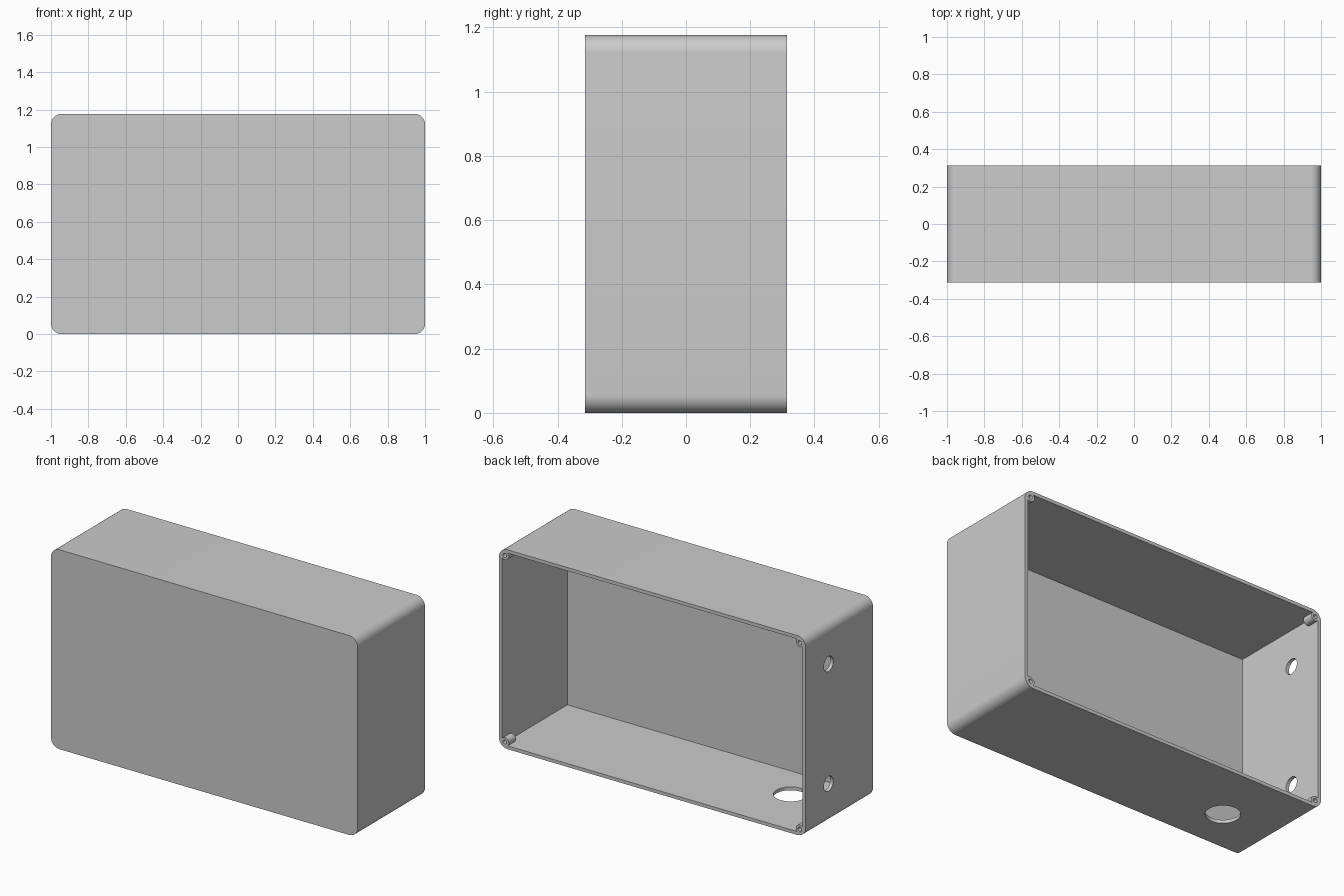
import bpy, bmesh
from math import pi, cos, sin
from mathutils import Matrix, Vector

W, D, H = 2.0, 0.628, 1.176       # outer size
WALL, RADIUS = 0.02, 0.055
POST_INSET, POST_LENGTH = 0.038, 0.065

cube = bpy.data.objects.get("Cube")
if cube:
    bpy.data.objects.remove(cube, do_unlink=True)

grey = bpy.data.materials.new("grey plastic")
grey.use_nodes = True
color = (0.6, 0.6, 0.6, 1)
grey.diffuse_color = color
grey.node_tree.nodes["Principled BSDF"].inputs["Base Color"].default_value = color


def finish(name, bm):
    bmesh.ops.recalc_face_normals(bm, faces=bm.faces)
    mesh = bpy.data.meshes.new(name)
    bm.to_mesh(mesh)
    bm.free()
    mesh.materials.append(grey)
    obj = bpy.data.objects.new(name, mesh)
    bpy.context.collection.objects.link(obj)
    return obj


def prism(name, outline, y0, y1):
    """Extrude an x-z outline from y0 to y1."""
    bm = bmesh.new()
    face = bm.faces.new([bm.verts.new((x, y0, z)) for x, z in outline])
    moved = bmesh.ops.extrude_face_region(bm, geom=[face])["geom"]
    verts = [v for v in moved if isinstance(v, bmesh.types.BMVert)]
    bmesh.ops.translate(bm, verts=verts, vec=(0, y1 - y0, 0))
    return finish(name, bm)


def cylinder(name, center, radius, length, axis, sides=40):
    bm = bmesh.new()
    turn = Vector((0, 0, 1)).rotation_difference(Vector(axis)).to_matrix().to_4x4()
    bmesh.ops.create_cone(bm, cap_ends=True, segments=sides, radius1=radius,
                          radius2=radius, depth=length,
                          matrix=Matrix.Translation(center) @ turn)
    return finish(name, bm)


def combine(body, tool, operation):
    """Bake one boolean into the body and drop the tool."""
    mod = body.modifiers.new("shape", 'BOOLEAN')
    mod.object, mod.operation, mod.solver = tool, operation, 'EXACT'
    bpy.context.view_layer.update()
    graph = bpy.context.evaluated_depsgraph_get()
    mesh = bpy.data.meshes.new_from_object(body.evaluated_get(graph))
    body.modifiers.clear()
    body.data = mesh
    bpy.data.objects.remove(tool, do_unlink=True)


# Outer block with rounded corners
steps = 12
corners = [(1, 1), (-1, 1), (-1, -1), (1, -1)]
outline = []
for i, (sx, sz) in enumerate(corners):
    for k in range(steps + 1):
        a = (i + k / steps) * pi / 2
        outline.append((sx * (W / 2 - RADIUS) + RADIUS * cos(a),
                        H / 2 + sz * (H / 2 - RADIUS) + RADIUS * sin(a)))
box = prism("enclosure", outline, -D / 2, D / 2)

# Square-cornered cavity, open at the back
inner = [(sx * (W / 2 - WALL), H / 2 + sz * (H / 2 - WALL)) for sx, sz in corners]
combine(box, prism("cavity", inner, -D / 2 + WALL, D), 'DIFFERENCE')

# Short screw posts in the back corners, each with a bore
for sx, sz in corners:
    x = sx * (W / 2 - POST_INSET)
    z = H / 2 + sz * (H / 2 - POST_INSET)
    y = (D - POST_LENGTH) / 2
    combine(box, cylinder("post", (x, y, z), 0.026, POST_LENGTH, (0, 1, 0)), 'UNION')
    combine(box, cylinder("bore", (x, y, z), 0.012, POST_LENGTH + 0.04, (0, 1, 0), 24),
            'DIFFERENCE')

# Two side holes and one large bottom hole
for z in (0.235, H - 0.235):
    combine(box, cylinder("side_hole", (-W / 2, 0.1, z), 0.044, 0.1, (1, 0, 0)),
            'DIFFERENCE')
combine(box, cylinder("bottom_hole", (-0.645, -0.053, 0), 0.092, 0.1, (0, 0, 1), 64),
        'DIFFERENCE')

# Smooth curves, sharp edges
bpy.ops.object.select_all(action='DESELECT')
box.select_set(True)
bpy.context.view_layer.objects.active = box
bpy.ops.object.shade_smooth_by_angle(angle=pi / 6)
